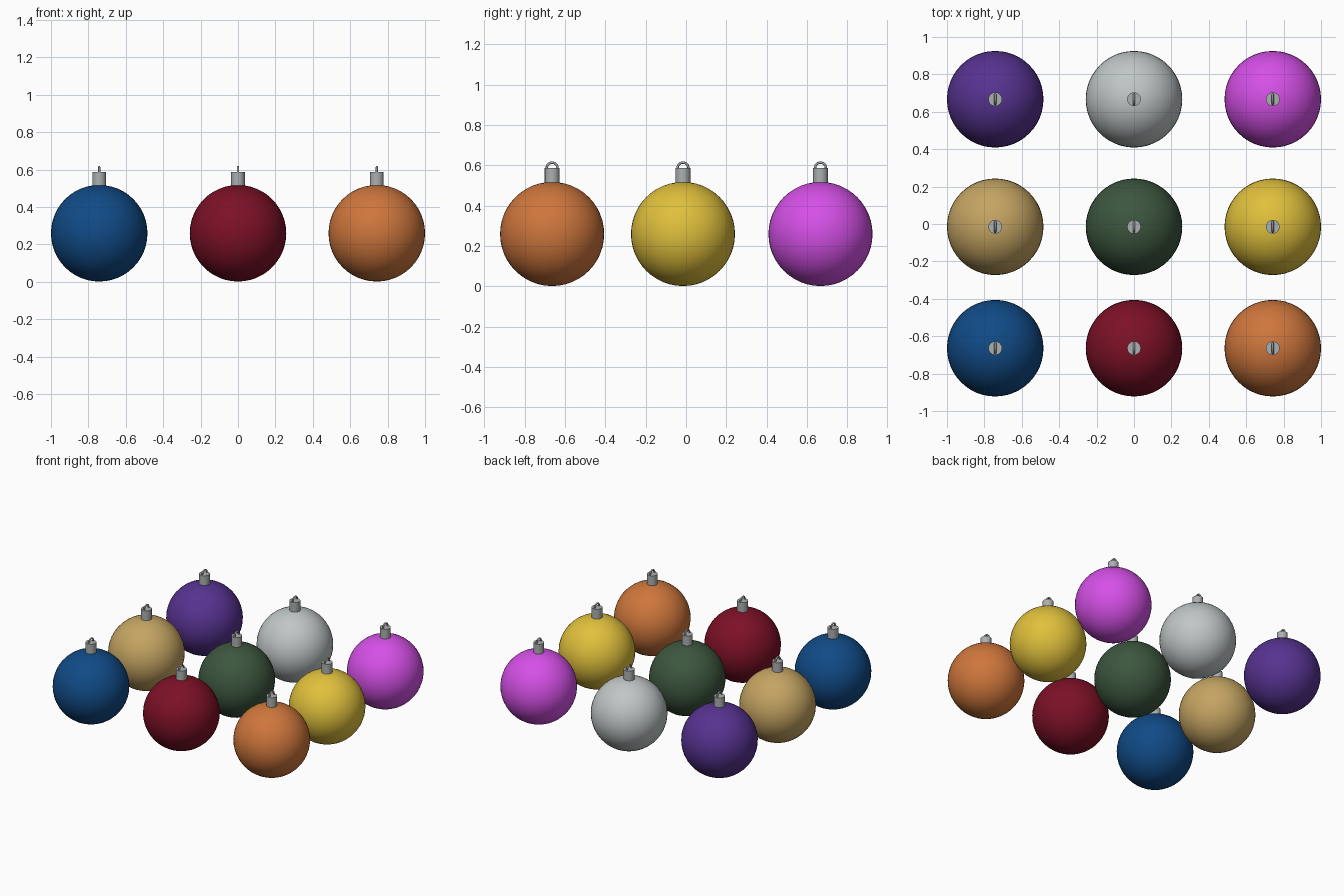
import bpy, math

if "Cube" in bpy.data.objects:
    bpy.data.objects.remove(bpy.data.objects["Cube"])

R, CZ = 0.258, 0.26          # ball radius and centre height
CAP_R, CAP_BOT, CAP_TOP = 0.037, 0.505, 0.587


def material(name, rgb):
    m = bpy.data.materials.new(name)
    lin = [(c / 255 / 12.92 if c / 255 <= 0.04045 else ((c / 255 + 0.055) / 1.055) ** 2.4) for c in rgb]
    m.diffuse_color = (*lin, 1)
    m.use_nodes = True
    m.node_tree.nodes["Principled BSDF"].inputs["Base Color"].default_value = m.diffuse_color
    return m


def finish(name, mat, angle):
    o = bpy.context.object
    o.name = name
    o.data.materials.append(mat)
    bpy.ops.object.shade_smooth_by_angle(angle=math.radians(angle))
    return o


metal = material("cap metal", (172, 176, 176))
baubles = [
    ("blue", -0.742, -0.664, (16, 74, 134)), ("red", 0, -0.664, (124, 16, 38)),
    ("orange", 0.742, -0.664, (206, 118, 60)), ("tan", -0.742, -0.015, (196, 164, 98)),
    ("green", 0, -0.015, (60, 86, 62)), ("yellow", 0.742, -0.015, (224, 192, 60)),
    ("purple", -0.742, 0.667, (86, 50, 144)), ("silver", 0, 0.667, (192, 198, 198)),
    ("magenta", 0.742, 0.667, (214, 80, 232)),
]

for colour, x, y, rgb in baubles:
    # glass ball
    bpy.ops.mesh.primitive_uv_sphere_add(segments=48, ring_count=24, radius=R, location=(x, y, CZ))
    finish(colour + "_ball", material(colour + " glass", rgb), 60)
    # metal cap
    bpy.ops.mesh.primitive_cylinder_add(vertices=16, radius=CAP_R, depth=CAP_TOP - CAP_BOT,
                                        location=(x, y, (CAP_TOP + CAP_BOT) / 2))
    finish(colour + "_cap", metal, 30)
    # hanging loop, standing in the y-z plane and half sunk in the cap
    bpy.ops.mesh.primitive_torus_add(major_segments=24, minor_segments=8, major_radius=0.027,
                                     minor_radius=0.006, location=(x, y, CAP_TOP),
                                     rotation=(0, math.pi / 2, 0))
    finish(colour + "_loop", metal, 60)
